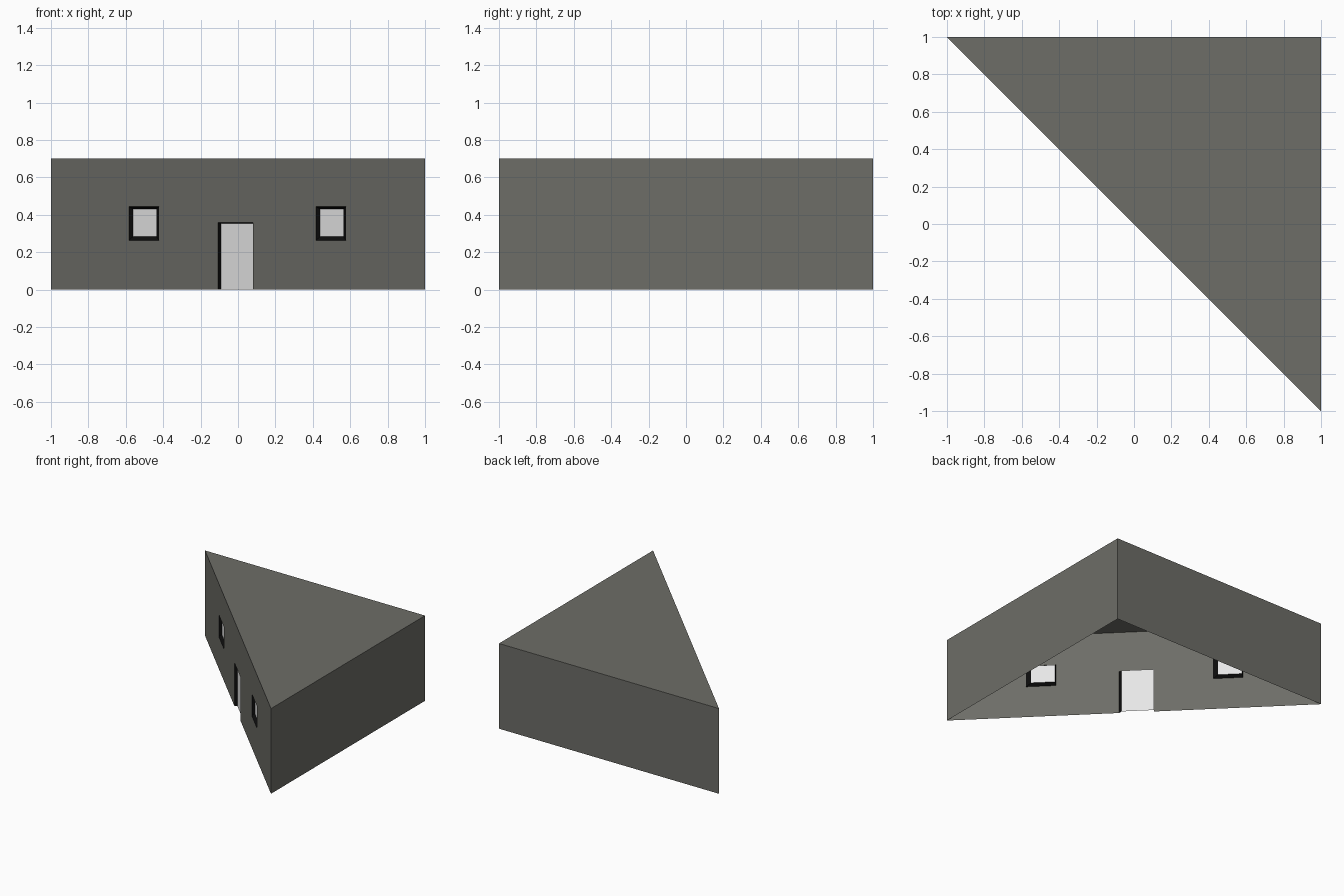
import bpy

if "Cube" in bpy.data.objects:
    bpy.data.objects.remove(bpy.data.objects["Cube"])

HEIGHT = 0.70
DEPTH = 0.022   # how far door and panes sit behind the wall


def material(name, colour):
    m = bpy.data.materials.new(name)
    m.diffuse_color = (*colour, 1)
    m.use_nodes = True
    m.node_tree.nodes["Principled BSDF"].inputs["Base Color"].default_value = m.diffuse_color
    return m


wall_mat = material("dark stone grey", (0.153, 0.153, 0.136))
pane_mat = material("pale grey", (0.87, 0.87, 0.87))
frame_mat = material("black", (0.004, 0.004, 0.004))


def make(name, verts, faces, mat):
    me = bpy.data.meshes.new(name)
    me.from_pydata(verts, [], faces)
    me.materials.append(mat)
    ob = bpy.data.objects.new(name, me)
    bpy.context.collection.objects.link(ob)
    return ob


def on_wall(x, z, d=0.0):
    """Point on the diagonal front wall, d behind its surface."""
    s = d * 0.7071
    return (x + s, -x + s, z)


def rect(r, d=0.0):
    x0, x1, z0, z1 = r
    return [on_wall(x, z, d) for x, z in ((x0, z0), (x1, z0), (x1, z1), (x0, z1))]


# openings in the wall and the smaller pale panels behind them: x0, x1, z0, z1
openings = {
    "left_window": ((-0.583, -0.422, 0.263, 0.444), (-0.578, -0.451, 0.283, 0.430)),
    "door": ((-0.107, 0.080, 0.0, 0.358), (-0.107, 0.065, 0.0, 0.355)),
    "right_window": ((0.417, 0.577, 0.263, 0.444), (0.422, 0.549, 0.283, 0.430)),
}

# roof, back wall and right wall: an open-bottomed thin shell
plan = [(-1, 1), (1, -1), (1, 1)]
shell = [(x, y, z) for z in (0, HEIGHT) for x, y in plan]
make("roof_and_rear_walls", shell, [(3, 4, 5), (1, 2, 5, 4), (2, 0, 3, 5)], wall_mat)

# front wall: grid of panels leaving the openings free
holes = [o for o, _ in openings.values()]
xs = sorted({-1.0, 1.0, *(v for h in holes for v in h[:2])})
zs = sorted({0.0, HEIGHT, *(v for h in holes for v in h[2:])})
verts = [on_wall(x, z) for z in zs for x in xs]
faces = []
n = len(xs)
for j in range(len(zs) - 1):
    for i in range(n - 1):
        cx, cz = (xs[i] + xs[i + 1]) / 2, (zs[j] + zs[j + 1]) / 2
        if any(a < cx < b and c < cz < e for a, b, c, e in holes):
            continue
        k = j * n + i
        faces.append((k, k + 1, k + n + 1, k + n))
make("front_wall", verts, faces, wall_mat)

# black sloping reveals and pale panels
for name, (outer, inner) in openings.items():
    ring = rect(outer) + rect(inner, DEPTH)
    sides = [(i, (i + 1) % 4, 4 + (i + 1) % 4, 4 + i) for i in range(4)]
    if name == "door":
        sides = sides[1:]   # no sill under the door
    make(name + "_frame", ring, sides, frame_mat)
    make(name + "_panel", rect(inner, DEPTH), [(0, 1, 2, 3)], pane_mat)
